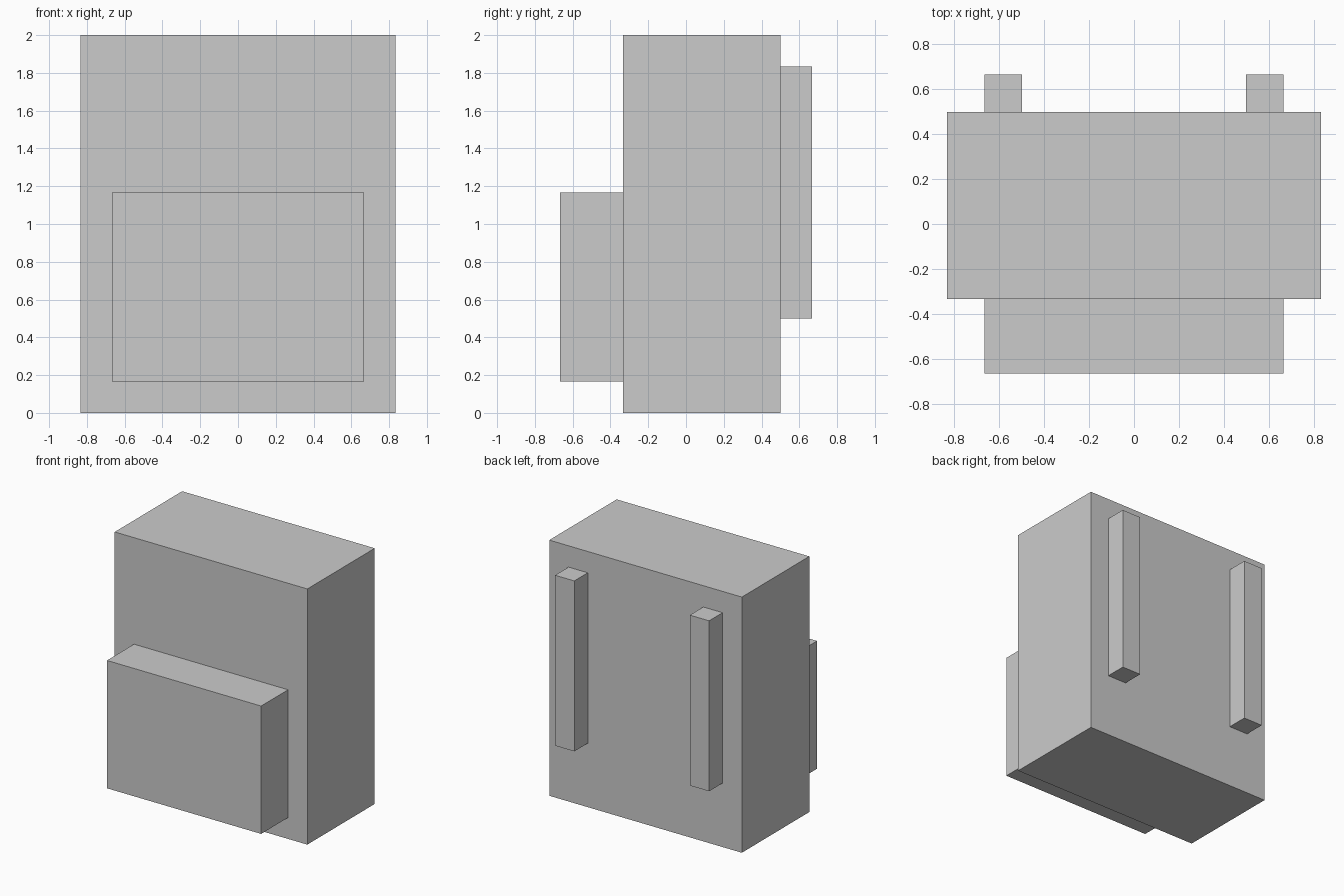
import bpy
import bmesh
from mathutils import Vector

if "Cube" in bpy.data.objects:
    bpy.data.objects.remove(bpy.data.objects["Cube"])

U = 1 / 6  # the model sits on a grid of sixths


def box(name, lo, hi):
    """Axis-aligned box between two corners given in grid units."""
    lo, hi = Vector(lo) * U, Vector(hi) * U
    size, centre = hi - lo, (lo + hi) / 2
    bm = bmesh.new()
    bmesh.ops.create_cube(bm, size=1)
    bmesh.ops.scale(bm, vec=size, verts=bm.verts)
    mesh = bpy.data.meshes.new(name)
    bm.to_mesh(mesh)
    bm.free()
    obj = bpy.data.objects.new(name, mesh)
    obj.location = centre
    bpy.context.collection.objects.link(obj)
    return obj


# Main bag
box("bag_body", (-5, -2, 0), (5, 3, 12))

# Front pocket
box("front_pocket", (-4, -4, 1), (4, -2, 7))

# Shoulder straps on the back
for side, x in (("left", -4), ("right", 3)):
    box(f"{side}_strap", (x, 3, 3), (x + 1, 4, 11))
